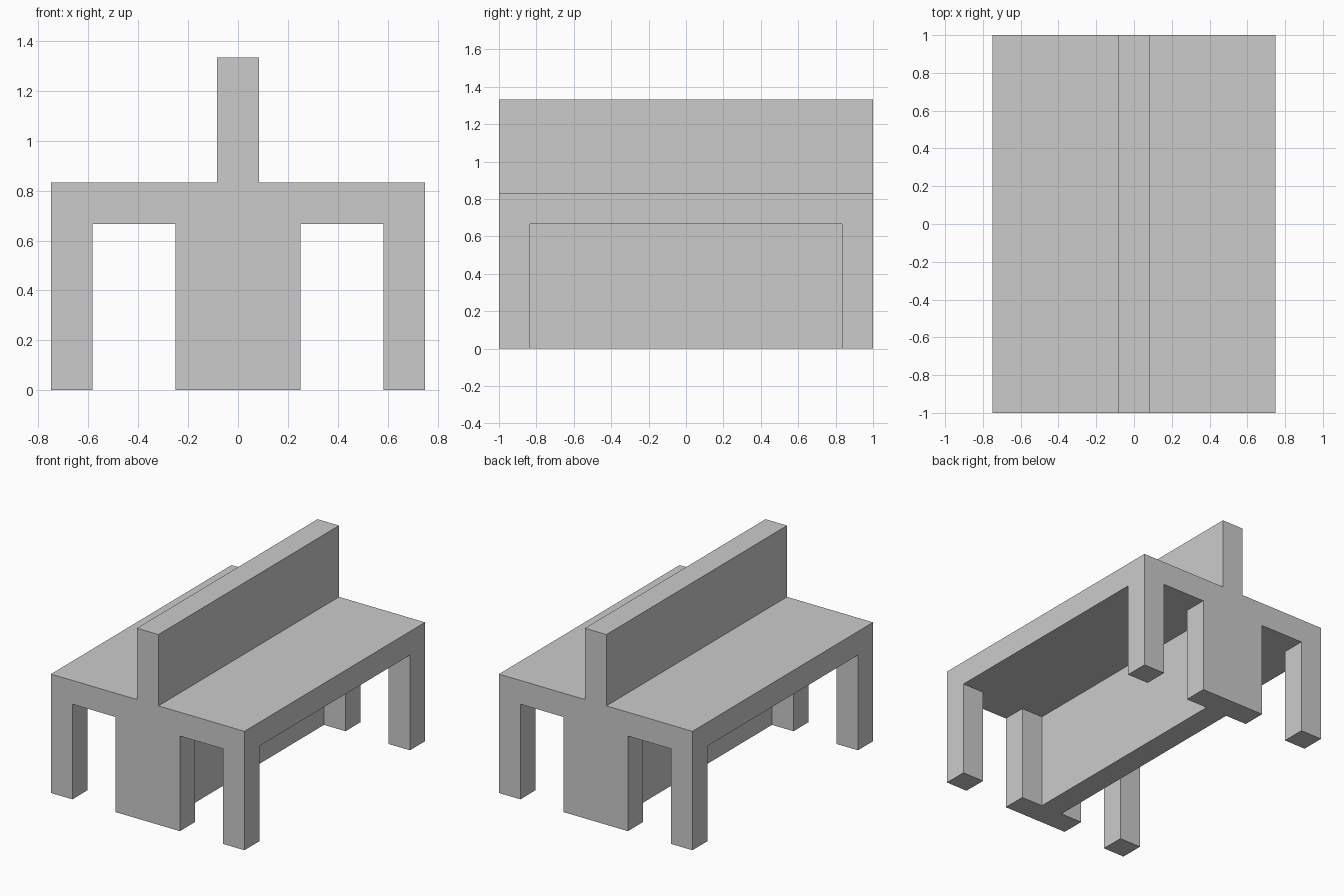
import bpy

if "Cube" in bpy.data.objects:
    bpy.data.objects.remove(bpy.data.objects["Cube"])

T = 1 / 6            # common board and leg thickness
SEAT_BOTTOM = 4 * T
SEAT_TOP = 5 * T


def box(name, x, y, z):
    """Flat-faced box spanning the given (min, max) ranges."""
    bpy.ops.mesh.primitive_cube_add(size=1, location=[(a + b) / 2 for a, b in (x, y, z)])
    obj = bpy.context.object
    obj.name = name
    obj.scale = [b - a for a, b in (x, y, z)]
    bpy.ops.object.transform_apply(location=True, rotation=False, scale=True)
    return obj


def mirror(obj, x=False, y=False):
    mod = obj.modifiers.new("mirror", "MIRROR")
    mod.use_axis = (x, y, False)


# Double-sided seat and shared backrest
box("seat", (-0.75, 0.75), (-1, 1), (SEAT_BOTTOM, SEAT_TOP))
box("backrest", (-T / 2, T / 2), (-1, 1), (SEAT_TOP, 8 * T))

# Four corner legs
mirror(box("corner_leg", (0.75 - T, 0.75), (-1, -1 + T), (0, SEAT_BOTTOM)), x=True, y=True)

# Wide centre supports at both ends, joined by a thin spine wall
mirror(box("end_support", (-0.25, 0.25), (-1, -1 + T), (0, SEAT_BOTTOM)), y=True)
box("spine_wall", (-T / 2, T / 2), (-1 + T, 1 - T), (0, SEAT_BOTTOM))
